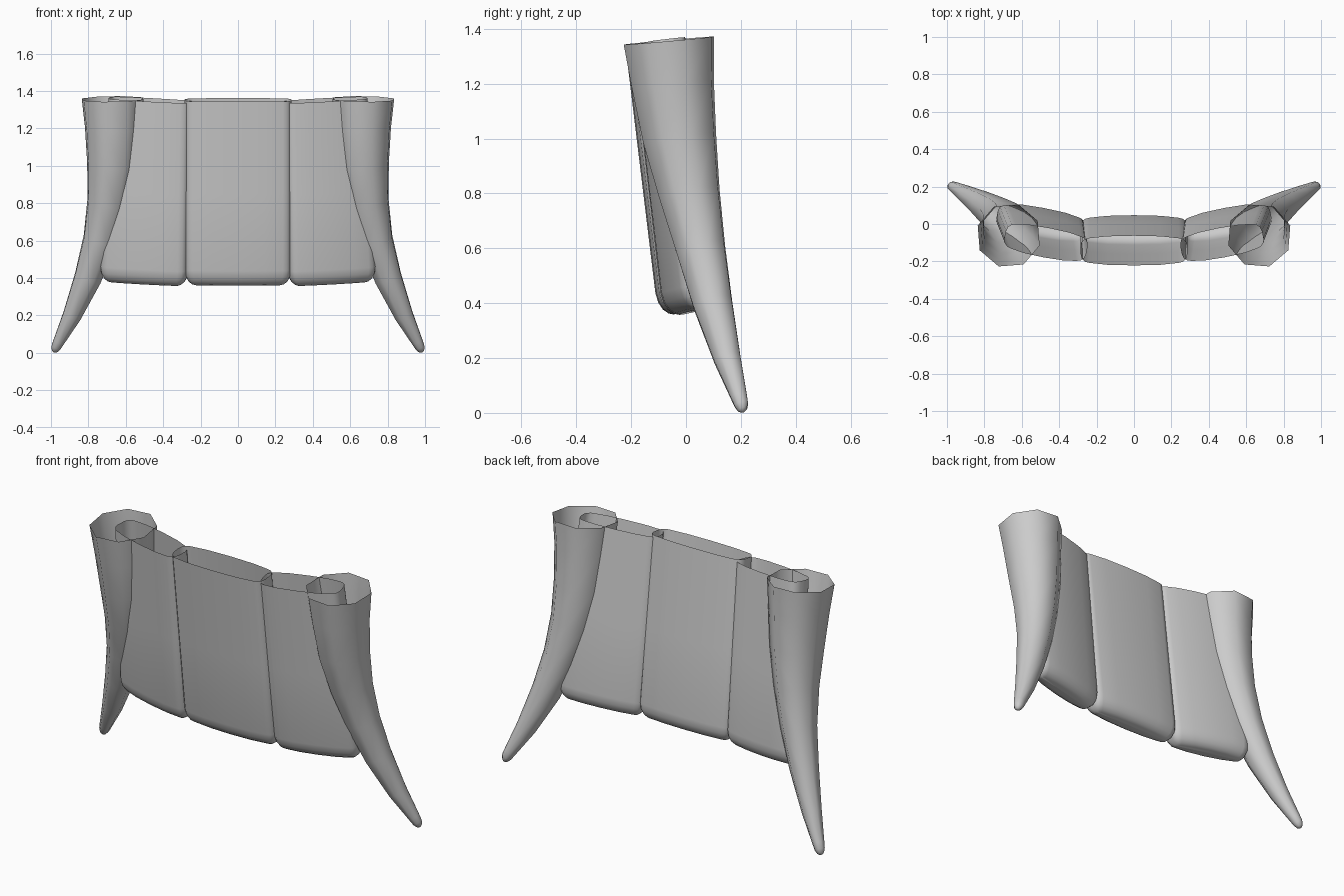
import bpy, bmesh, math
from mathutils import Vector

cube = bpy.data.objects.get("Cube")
if cube:
    bpy.data.objects.remove(cube)

grey = bpy.data.materials.new("tooth grey")
grey.use_nodes = True
grey.diffuse_color = (0.6, 0.6, 0.6, 1)
grey.node_tree.nodes["Principled BSDF"].inputs["Base Color"].default_value = (0.6, 0.6, 0.6, 1)


def loft(name, rings):
    """Skin a stack of rings, open at the first and capped at the last."""
    bm = bmesh.new()
    loops = [[bm.verts.new(p) for p in ring] for ring in rings]
    n = len(loops[0])
    for a, b in zip(loops, loops[1:]):
        for i in range(n):
            j = (i + 1) % n
            bm.faces.new((a[j], a[i], b[i], b[j]))
    bm.faces.new(list(reversed(loops[-1])))
    mesh = bpy.data.meshes.new(name)
    bm.to_mesh(mesh)
    bm.free()
    mesh.materials.append(grey)
    obj = bpy.data.objects.new(name, mesh)
    bpy.context.collection.objects.link(obj)
    bpy.ops.object.select_all(action='DESELECT')
    obj.select_set(True)
    bpy.context.view_layer.objects.active = obj
    bpy.ops.object.shade_smooth_by_angle(angle=math.radians(60))
    return obj


def mirrored(obj, name):
    """Copy an object to the other side of the x = 0 plane."""
    copy = obj.copy()
    copy.data = obj.data.copy()
    copy.name = name
    for v in copy.data.vertices:
        v.co.x = -v.co.x
    copy.data.flip_normals()
    bpy.context.collection.objects.link(copy)


# Fang: octagonal tube that curves outward and back to a blunt tip
FANG = [  # x, y, z, radius
    (.670, -.062, 1.357, .174), (.668, -.048, 1.2, .158), (.673, -.023, 1.0, .141),
    (.695, .012, .8, .118), (.738, .053, .6, .096), (.803, .097, .4, .077),
    (.887, .150, .2, .053), (.958, .193, .06, .032), (.973, .202, .03, .027),
    (.981, .206, .012, .018), (.985, .207, .004, .007)]


def fang_rings():
    pts = [Vector(f[:3]) for f in FANG]
    rings = []
    for i, p in enumerate(pts):
        k = min(i, 7)
        axis = (pts[max(k - 1, 0)] - pts[k + 1]).normalized()
        u = Vector((0, 1, 0)).cross(axis).normalized()
        v = axis.cross(u)
        ring = []
        for s in range(8):
            a = math.radians(45 * s + 18)
            ring.append(p + FANG[i][3] * (u * math.cos(a) + v * math.sin(a)))
        rings.append(ring)
    return rings


# Flat tooth: rounded box section, bowed on both faces, rounded at the foot
def section(w, d, r, bow):
    pts = []
    for sx, sy, start in ((1, 1, 0), (-1, 1, 90), (-1, -1, 180), (1, -1, 270)):
        for step in range(4):
            a = math.radians(start + 30 * step)
            pts.append((sx * (w - r) + r * math.cos(a), sy * (d - r) + r * math.sin(a)))
        if start in (0, 180):
            for f in (.5, 0, -.5):
                pts.append((sx * f * w, sy * (d + bow * (1 - f * f))))
    return pts


def tooth_rings(top, foot, w_top, w_foot, depth, turn):
    top, foot = Vector(top), Vector(foot)
    axis = (top - foot).normalized()
    u = Vector((math.cos(turn), math.sin(turn), 0))
    u = (u - axis * u.dot(axis)).normalized()
    v = axis.cross(u)
    length = (top - foot).length
    rings = []
    for height, inset in ((length, 0), (length / 2, 0), (.085, 0), (.05, .006),
                          (.022, .02), (.006, .038), (0, .055)):
        t = height / length
        w = w_foot + (w_top - w_foot) * t - inset
        centre = foot + axis * height
        rings.append([centre + u * x + v * y
                      for x, y in section(w, depth - inset, max(.045 - inset * .6, .008), .014)])
    return rings


loft("middle_tooth", tooth_rings((0, -.142, 1.352), (0, -.022, .362), .285, .285, .066, 0))
side = loft("left_side_tooth",
            tooth_rings((.470, -.100, 1.352), (.502, .018, .368), .222, .238, .066, math.radians(11)))
mirrored(side, "right_side_tooth")

fang = loft("left_fang", fang_rings())
mirrored(fang, "right_fang")
